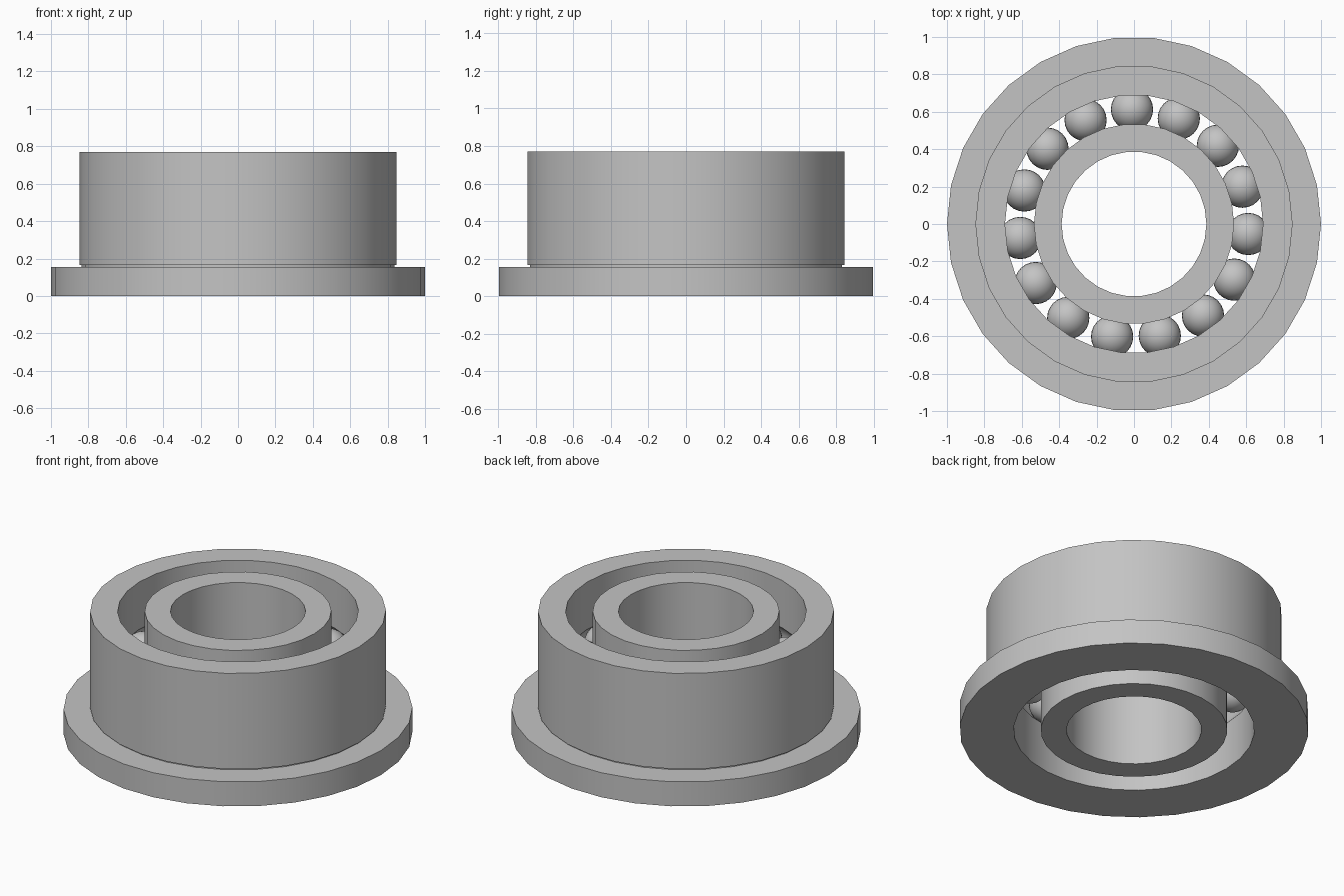
import bpy, bmesh, math

if "Cube" in bpy.data.objects:
    bpy.data.objects.remove(bpy.data.objects["Cube"])

STEEL = bpy.data.materials.new("steel_grey")
STEEL.diffuse_color = (0.55, 0.55, 0.55, 1)
STEEL.use_nodes = True
STEEL.node_tree.nodes["Principled BSDF"].inputs["Base Color"].default_value = STEEL.diffuse_color

H, MID = 0.77, 0.385          # bearing height and ball centre height
PITCH, BALL_R = 0.613, 0.113  # ball circle radius and ball radius
SIDES, BALLS = 30, 15


def finish(obj):
    obj.data.materials.append(STEEL)
    bpy.ops.object.select_all(action='DESELECT')
    obj.select_set(True)
    bpy.context.view_layer.objects.active = obj
    bpy.ops.object.shade_smooth_by_angle(angle=math.radians(30))


def lathe(name, profile):
    """Revolve a closed (radius, height) outline around z."""
    bm = bmesh.new()
    loops = []
    for i in range(SIDES):
        a = 2 * math.pi * i / SIDES
        loops.append([bm.verts.new((r * math.cos(a), r * math.sin(a), z)) for r, z in profile])
    n = len(profile)
    for i in range(SIDES):
        p, q = loops[i], loops[(i + 1) % SIDES]
        for j in range(n):
            k = (j + 1) % n
            bm.faces.new((p[j], q[j], q[k], p[k]))
    bmesh.ops.recalc_face_normals(bm, faces=bm.faces)
    mesh = bpy.data.meshes.new(name)
    bm.to_mesh(mesh)
    bm.free()
    obj = bpy.data.objects.new(name, mesh)
    bpy.context.collection.objects.link(obj)
    finish(obj)


def race(wall, side):
    """Ball groove arc cut into a wall, listed from bottom to top."""
    r = BALL_R + 0.002
    half = math.acos(abs(wall - PITCH) / r)
    return [(PITCH + side * r * math.cos(t), MID + r * math.sin(t))
            for t in (half * (i / 4 - 1) for i in range(9))]


# Outer ring with flange, small undercut above the flange, and ball groove
outer = [(0.69, 0), (1.0, 0), (1.0, 0.155), (0.836, 0.155), (0.836, 0.165),
         (0.848, 0.165), (0.848, H), (0.69, H)]
lathe("outer_ring", outer + race(0.69, 1)[::-1])

# Inner ring with ball groove
lathe("inner_ring", [(0.387, H), (0.387, 0), (0.535, 0)] + race(0.535, -1) + [(0.535, H)])

# Balls
for i in range(BALLS):
    a = math.radians(91 + 360 * i / BALLS)
    bpy.ops.mesh.primitive_uv_sphere_add(
        segments=24, ring_count=14, radius=BALL_R,
        location=(PITCH * math.cos(a), PITCH * math.sin(a), MID))
    ball = bpy.context.object
    ball.name = f"ball_{i + 1}"
    finish(ball)
